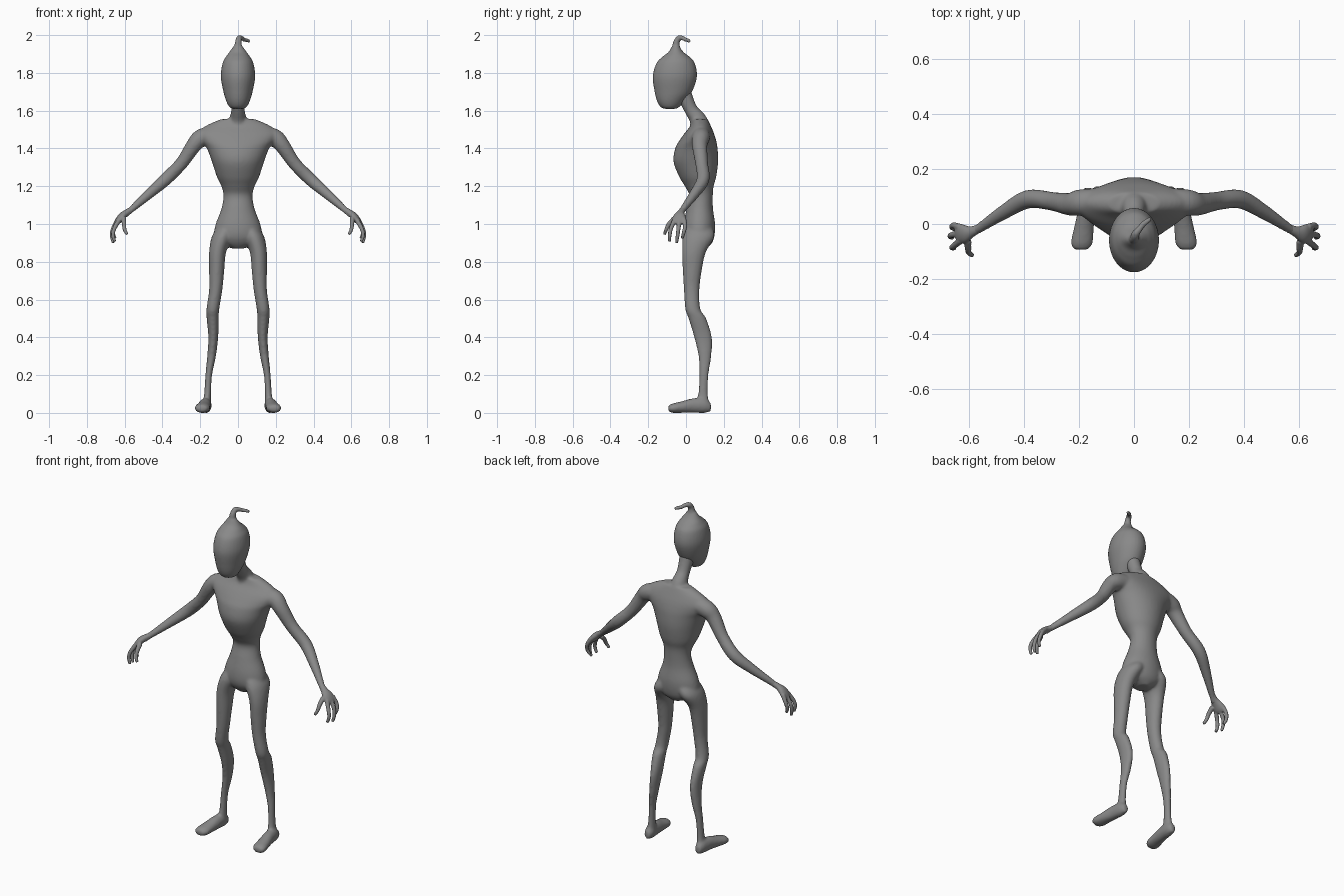
import bpy, bmesh, math
from mathutils import Vector

grey = bpy.data.materials.new("grey skin")
grey.diffuse_color = (0.25, 0.25, 0.25, 1)


def spline(rows, steps=5):
    """Catmull-Rom interpolation of section rows (x, y, z, ra, rb)."""
    pts = [Vector(r) for r in rows]
    out = []
    for i in range(len(pts) - 1):
        a, b, c = pts[max(i - 1, 0)], pts[i], pts[i + 1]
        d = pts[min(i + 2, len(pts) - 1)]
        for k in range(steps):
            t = k / steps
            out.append(0.5 * (2 * b + (c - a) * t + (2 * a - 5 * b + 4 * c - d) * t * t
                              + (3 * b - a - 3 * c + d) * t ** 3))
    return out + [pts[-1]]


def loft(bm, rows, plane=None, side=1, n=24):
    """Skin elliptical sections: plane 'z' = level, 'y' = upright, None = across the path."""
    secs = spline([(r[0] * side, *r[1:]) for r in rows])
    rings = []
    for i, s in enumerate(secs):
        c = Vector(s[:3])
        if plane:
            u, v = Vector((1, 0, 0)), Vector((0, 1, 0) if plane == 'z' else (0, 0, 1))
        else:
            t = Vector(secs[min(i + 1, len(secs) - 1)][:3]) - Vector(secs[max(i - 1, 0)][:3])
            u = t.cross(Vector((0, 1, 0.2))).normalized()
            v = u.cross(t).normalized()
        ring = []
        for k in range(n):
            a = 2 * math.pi * k / n
            ring.append(bm.verts.new(c + u * s[3] * math.cos(a) + v * s[4] * math.sin(a)))
        rings.append(ring)
    faces = [bm.faces.new(rings[0]), bm.faces.new(rings[-1])]
    for p, q in zip(rings, rings[1:]):
        for k in range(n):
            j = (k + 1) % n
            faces.append(bm.faces.new((p[k], p[j], q[j], q[k])))
    bmesh.ops.recalc_face_normals(bm, faces=faces)


def tube(bm, pts, side=1, n=12):
    """Round limb from (x, y, z, radius) points."""
    loft(bm, [(*p, p[3]) for p in pts], None, side, n)


def finish(bm, name, voxel, smooth):
    """Blend the overlapping parts into one smooth skin."""
    me = bpy.data.meshes.new(name)
    bm.to_mesh(me)
    bm.free()
    ob = bpy.data.objects.new(name, me)
    bpy.context.collection.objects.link(ob)
    me.materials.append(grey)
    m = ob.modifiers.new("blend", 'REMESH')
    m.mode, m.voxel_size, m.use_smooth_shade = 'VOXEL', voxel, True
    m = ob.modifiers.new("soften", 'SMOOTH')
    m.factor, m.iterations = 0.5, smooth


# Body: torso, neck, arms, legs and feet
body = bmesh.new()
torso = [(.87, .03, .07, .04), (.9, .1, .07, .068), (.94, .126, .068, .083), (1.0, .118, .07, .084),
         (1.08, .088, .073, .07), (1.15, .077, .08, .062), (1.2, .088, .07, .076),
         (1.25, .112, .062, .098), (1.33, .138, .052, .118), (1.4, .165, .055, .112),
         (1.44, .195, .062, .098), (1.48, .212, .07, .078), (1.52, .17, .077, .054), (1.555, .09, .075, .04)]
loft(body, [(0, y, z, rx, ry) for z, rx, y, ry in torso], 'z', n=40)
tube(body, [(0, .08, 1.48, .055), (0, .065, 1.55, .046), (0, .03, 1.6, .036),
            (0, .005, 1.65, .038), (0, -.02, 1.71, .045)], n=24)

leg = [(.98, .06, .05, .07, .07), (.93, .084, .056, .066, .084), (.85, .108, .045, .042, .063),
       (.75, .113, .04, .033, .05), (.65, .118, .035, .03, .041), (.55, .133, .034, .036, .04),
       (.5, .134, .032, .06, .047), (.4, .131, .026, .09, .047), (.3, .14, .023, .1, .034),
       (.2, .155, .018, .095, .024), (.1, .161, .018, .09, .026), (.04, .166, .024, .088, .038)]
foot = [(.167, .132, .03, .016, .022), (.168, .1, .039, .028, .039), (.174, .04, .039, .032, .039),
        (.183, -.02, .031, .037, .031), (.19, -.07, .025, .04, .025), (.192, -.094, .023, .026, .015)]
arm = [(.13, .08, 1.47, .05), (.195, .078, 1.455, .048), (.235, .072, 1.415, .041), (.3, .083, 1.32, .034),
       (.385, .09, 1.235, .034), (.47, .045, 1.16, .027), (.57, -.02, 1.072, .017), (.6, -.035, 1.045, .018)]
for s in (1, -1):
    loft(body, [(x, y, z, rx, ry) for z, x, rx, y, ry in leg], 'z', s)
    loft(body, foot, 'y', s)
    tube(body, arm, s, 20)
finish(body, "body", .008, 5)

# Head with its curled stalk
head = bmesh.new()
skull = [(1.61, .03, -.085, .03), (1.62, .046, -.085, .05), (1.65, .062, -.08, .073), (1.7, .077, -.067, .099),
         (1.78, .091, -.059, .117), (1.85, .082, -.055, .102), (1.885, .064, -.053, .072),
         (1.91, .046, -.053, .04), (1.94, .025, -.055, .02)]
loft(head, [(0, y, z, rx, ry) for z, rx, y, ry in skull], 'z', n=32)
tube(head, [(0, -.053, 1.9, .03), (0, -.053, 1.935, .022), (.002, -.05, 1.965, .017), (.006, -.035, 1.985, .015),
            (.02, -.018, 1.984, .012), (.034, 0, 1.975, .011), (.05, .012, 1.972, .01), (.062, .02, 1.965, .008)])
finish(head, "head", .006, 3)

# Hands: palm, three curled fingers and a thumb
fingers = [
    [(.632, -.012, 1.03, .013), (.655, -.005, .99, .011), (.662, -.012, .955, .010), (.65, -.02, .925, .008)],
    [(.635, -.035, 1.02, .013), (.662, -.04, .975, .011), (.668, -.045, .935, .010), (.66, -.05, .9, .008)],
    [(.63, -.06, 1.02, .013), (.655, -.08, .975, .011), (.662, -.086, .94, .010), (.652, -.088, .907, .008)],
    [(.605, -.06, 1.03, .014), (.603, -.09, 1.0, .012), (.6, -.105, .97, .010), (.587, -.114, .945, .008)],
]
for s, name in ((1, "left_hand"), (-1, "right_hand")):
    hand = bmesh.new()
    loft(hand, [(.56, -.014, 1.08, .014, .015), (.59, -.028, 1.06, .017, .02), (.615, -.035, 1.04, .019, .033),
                (.635, -.036, 1.015, .016, .037), (.645, -.037, 1.0, .009, .028)], None, s)
    for f in fingers:
        tube(hand, f, s)
    finish(hand, name, .004, 2)
